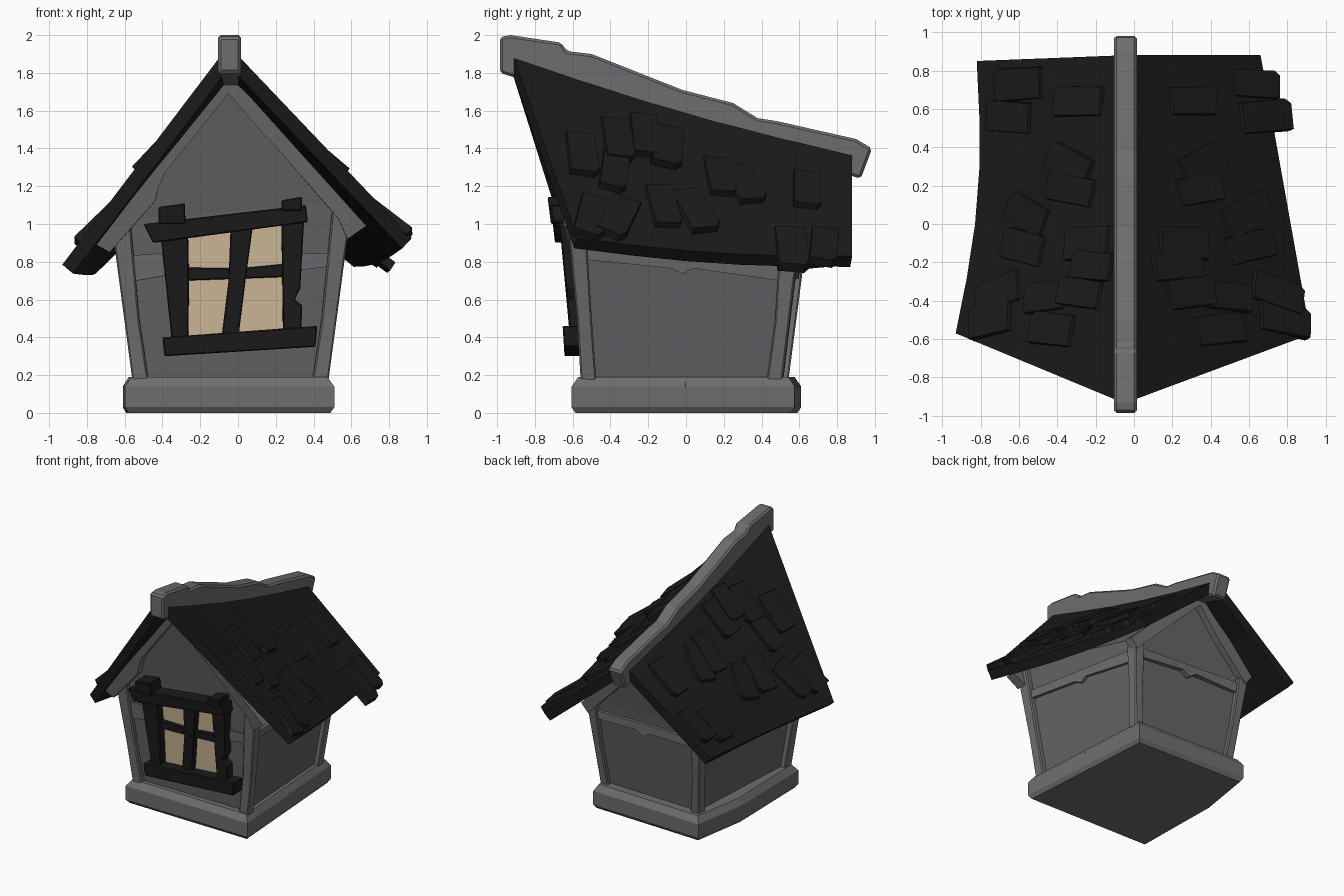
import bpy, bmesh, math, random
from mathutils import Vector

if "Cube" in bpy.data.objects:
    bpy.data.objects.remove(bpy.data.objects["Cube"])

random.seed(4)


def material(name, rgb):
    m = bpy.data.materials.new(name)
    m.diffuse_color = (*rgb, 1)
    m.use_nodes = True
    m.node_tree.nodes["Principled BSDF"].inputs["Base Color"].default_value = m.diffuse_color
    return m


TRIM = material("trim_grey", (0.155, 0.155, 0.16))
WALL = material("wall_grey", (0.125, 0.125, 0.13))
ROOF = material("roof_black", (0.011, 0.011, 0.011))
FRAME = material("frame_black", (0.011, 0.011, 0.011))
PANE = material("pane_tan", (0.64, 0.50, 0.32))


def make(name, verts, faces, mat, bevel=0.0, fix=True):
    bm = bmesh.new()
    vs = [bm.verts.new(v) for v in verts]
    for f in faces:
        bm.faces.new([vs[i] for i in f])
    if fix:
        bmesh.ops.recalc_face_normals(bm, faces=bm.faces)
    me = bpy.data.meshes.new(name)
    bm.to_mesh(me)
    bm.free()
    me.materials.append(mat)
    ob = bpy.data.objects.new(name, me)
    bpy.context.collection.objects.link(ob)
    if bevel:
        b = ob.modifiers.new("bevel", "BEVEL")
        b.width, b.segments = bevel, 1
    return ob


def loft(name, rings, mat, bevel=0.0):
    n = len(rings[0])
    verts = [v for r in rings for v in r]
    faces = [tuple(range(n)), tuple(range(len(verts) - n, len(verts)))]
    for k in range(len(rings) - 1):
        for i in range(n):
            j = (i + 1) % n
            faces.append((k * n + i, k * n + j, (k + 1) * n + j, (k + 1) * n + i))
    return make(name, verts, faces, mat, bevel)


# The walls lean outward: wall position at height z
def fy(z): return -0.51 - 0.03 * z - 0.045 * z * z
def by(z): return 0.48 + 0.13 * z
def rx(z): return 0.42 + 0.13 * z
def lx(z): return -0.50 - 0.13 * z


def warp(x, y, z):
    """The plan narrows towards the back."""
    t = min(max((y + 0.6) / 1.2, 0), 1)
    s = (x + 0.05) / 0.56
    return (x - 0.08 * t * s, y - 0.035 * t * max(s, 0), z)


SIDES = {
    "front": lambda p, z, d: warp(p, fy(z) - d, z),
    "back": lambda p, z, d: warp(p, by(z) + d, z),
    "right": lambda p, z, d: warp(rx(z) + d, p, z),
    "left": lambda p, z, d: warp(lx(z) - d, p, z),
}


def plate(name, side, pts, depth, mat, bevel=0.0, inner=-0.02):
    """Outline drawn on a leaning wall, given thickness outward."""
    f = SIDES[side]
    return loft(name, [[f(p, z, d) for p, z in pts] for d in (inner, depth)], mat, bevel)


# Base with chamfered edges and two chips
def rect(inset, z):
    x0, x1, y0, y1 = -0.62 + inset, 0.51 - inset, -0.605 + inset, 0.61 - inset
    return [warp(x, y, z) for x, y in ((x0 + 0.02, y0 + 0.02), (x1, y0), (x1, y1), (x0, y1), (x0 - 0.045, 0.15))]


base = loft("base", [rect(0.02, 0), rect(0, 0.03), rect(0, 0.14), rect(0.035, 0.19)], TRIM)
for name, dx, o in (("front_chip", (1, 0), (0.08, -0.6)), ("right_chip", (0, 1), (0.47, 0.0))):
    out = (0, -1) if dx[0] else (1, 0)
    def at(a, b, z): return (o[0] + dx[0] * a + out[0] * b, o[1] + dx[1] * a + out[1] * b, z)
    cut = make(name, [at(-0.10, 0.06, 0.25), at(0.16, 0.06, 0.25), at(0, -0.06, 0.25), at(-0.01, 0.06, 0.02)],
               [(0, 1, 2), (0, 1, 3), (1, 2, 3), (2, 0, 3)], TRIM)
    cut.hide_render = True
    cut.hide_set(True)
    mod = base.modifiers.new(name, "BOOLEAN")
    mod.operation, mod.object, mod.solver = "DIFFERENCE", cut, "EXACT"


# House body: front and back gables joined
def gable(f, zl, zr, zp):
    return [f(lx(0.15), 0.15, 0), f(rx(0.15), 0.15, 0), f(rx(zr), zr, 0), f(-0.05, zp, 0), f(lx(zl), zl, 0)]


fr, bk = gable(SIDES["front"], 1.02, 1.12, 1.73), gable(SIDES["back"], 0.90, 0.87, 1.34)
make("walls", fr + bk, [(0, 1, 2, 4), (2, 3, 4), (5, 6, 7, 9), (7, 8, 9)] +
     [(i, (i + 1) % 5, (i + 1) % 5 + 5, i + 5) for i in range(5)], WALL)

# Corner posts
for name, X, Y, sx, sy, top in (("front_left_post", lx, fy, -1, -1, 0.98), ("front_right_post", rx, fy, 1, -1, 1.06),
                                ("back_left_post", lx, by, -1, 1, 0.86), ("back_right_post", rx, by, 1, 1, 0.83)):
    rings = []
    for z, w in ((0.17, 0.085), (0.5, 0.08), (top, 0.10)):
        xo, yo = X(z) + sx * 0.04, Y(z) + sy * 0.04
        rings.append([warp(x, y, z) for x, y in ((xo, yo), (xo - sx * w, yo), (xo - sx * w, yo - sy * w),
                                                 (xo, yo - sy * w))])
    loft(name, rings, TRIM, 0.008)

# Gable trims
plate("front_right_gable_trim", "front", [(-0.05, 1.80), (0.68, 0.99), (0.58, 0.92), (0.53, 1.03), (0.19, 1.42),
      (0.13, 1.48), (-0.05, 1.69)], 0.06, TRIM)
plate("front_left_gable_trim", "front", [(-0.05, 1.80), (-0.75, 0.89), (-0.68, 0.85), (-0.44, 1.12), (-0.42, 1.2),
      (-0.38, 1.28), (-0.05, 1.69)], 0.06, TRIM)
plate("back_right_gable_trim", "back", [(-0.05, 1.39), (0.62, 0.84), (0.55, 0.77), (0.2, 1.07), (-0.05, 1.28)], 0.05, TRIM)
plate("back_left_gable_trim", "back", [(-0.05, 1.39), (-0.68, 0.89), (-0.62, 0.82), (-0.3, 1.06), (-0.05, 1.28)], 0.05, TRIM)

# Wall rails with a broken lower edge
for s in ("right", "left"):
    plate(s + "_rail", s, [(-0.52, 0.87), (0.55, 0.79), (0.53, 0.70), (0.06, 0.765), (0.0, 0.735), (-0.06, 0.765),
          (-0.52, 0.81)], 0.025, TRIM)
plate("back_rail", "back", [(-0.58, 0.82), (0.5, 0.80), (0.5, 0.73), (0.04, 0.75), (-0.03, 0.71), (-0.1, 0.75),
      (-0.58, 0.74)], 0.025, TRIM)
plate("front_left_rail", "front", [(-0.6, 0.83), (-0.36, 0.85), (-0.36, 0.73), (-0.6, 0.69)], 0.025, TRIM)
plate("front_right_rail", "front", [(0.28, 0.84), (0.55, 0.85), (0.53, 0.78), (0.28, 0.75)], 0.025, TRIM)

# Crooked window
plate("window_panes", "front", [(-0.32, 0.37), (0.28, 0.4), (0.28, 1.02), (-0.34, 0.95)], 0.02, PANE, inner=0.012)
for name, pts, d in (
    ("window_header", [(-0.50, 1.00), (-0.45, 0.90), (0.37, 1.01), (0.36, 1.10)], 0.12),
    ("window_sill", [(-0.40, 0.40), (-0.39, 0.30), (0.41, 0.35), (0.42, 0.46)], 0.12),
    ("left_jamb", [(-0.35, 0.37), (-0.265, 0.37), (-0.26, 0.7), (-0.265, 0.96), (-0.41, 0.94)], 0.085),
    ("right_jamb", [(0.24, 0.4), (0.335, 0.42), (0.34, 0.57), (0.30, 0.6), (0.33, 0.66), (0.35, 1.02), (0.23, 1.0)], 0.085),
    ("mullion", [(-0.09, 0.38), (0.0, 0.38), (0.04, 0.7), (0.08, 1.0), (-0.04, 0.97), (-0.05, 0.7)], 0.07),
    ("crossbar", [(-0.29, 0.70), (0.0, 0.71), (0.26, 0.72), (0.26, 0.79), (0.0, 0.765), (-0.29, 0.77)], 0.055),
    ("left_peg", [(-0.42, 1.00), (-0.28, 1.00), (-0.28, 1.11), (-0.42, 1.09)], 0.13),
    ("right_peg", [(0.23, 1.07), (0.34, 1.07), (0.34, 1.145), (0.23, 1.125)], 0.13),
):
    plate(name, "front", pts, d, FRAME, 0.006)

# Roof panels: front eave corner, back eave corner, inward bow
RIDGE = (Vector((-0.05, -0.935, 1.945)), Vector((-0.05, 0.88, 1.415)))
EAVES = {1: (Vector((0.92, -0.575, 0.925)), Vector((0.66, 0.88, 0.83)), 0.0),
         -1: (Vector((-0.93, -0.57, 0.785)), Vector((-0.82, 0.85, 0.84)), 0.06)}


def roof(side, u, v):
    a, b, bow = EAVES[side]
    p = RIDGE[0].lerp(RIDGE[1], v).lerp(a.lerp(b, v), u)
    s = math.sin(math.pi * min(max(v, 0), 1))
    return p + Vector((-side * bow * s * u, 0, -0.03 * s))


for side, name in ((1, "right"), (-1, "left")):
    nu, nv = 2, 5
    verts = [roof(side, i / nu, j / nv) for j in range(nv + 1) for i in range(nu + 1)]
    faces = []
    for j in range(nv):
        for i in range(nu):
            a = j * (nu + 1) + i
            f = (a, a + 1, a + nu + 2, a + nu + 1)
            faces.append(f if side > 0 else f[::-1])
    ob = make(name + "_roof", verts, faces, ROOF, fix=False)
    m = ob.modifiers.new("thickness", "SOLIDIFY")
    m.thickness, m.offset = 0.075, -1

# Shingles: x, y and turn, mirrored on both sides
SHINGLES = [(0.30, 0.64, 0), (0.63, 0.73, -3), (0.68, 0.56, 4), (0.35, 0.31, 20), (0.34, 0.18, 8), (0.58, 0.05, 22),
            (0.60, -0.12, 10), (0.25, -0.10, -4), (0.22, -0.22, 3), (0.29, -0.36, 5), (0.48, -0.38, -6),
            (0.44, -0.55, 4), (0.74, -0.36, -18), (0.78, -0.50, -10)]
OUTLINE = [(-0.5, -0.48), (-0.5, 0.48), (0.38, 0.5), (0.5, 0.33), (0.48, -0.5)]
for side, label in ((1, "right"), (-1, "left")):
    for k, (x, y, turn) in enumerate(SHINGLES):
        x *= 1 if side > 0 else -0.95
        u = v = 0.5
        for _ in range(15):
            ax, bx = roof(side, 0, v), roof(side, 1, v)
            u = (x - ax.x) / (bx.x - ax.x)
            y0, y1 = roof(side, u, 0).y, roof(side, u, 1).y
            v = (y - y0) / (y1 - y0)
        c = roof(side, u, v)
        s = (roof(side, u + 0.05, v) - roof(side, u - 0.05, v)).normalized()
        n = s.cross(roof(side, u, v + 0.05) - roof(side, u, v - 0.05)).normalized() * side
        s = Vector((s.x, 0, s.z)) - n * n.dot(Vector((s.x, 0, s.z)))
        s.normalize()
        t = n.cross(s) * side
        r = math.radians(turn)
        s, t = s * math.cos(r) + t * math.sin(r), t * math.cos(r) - s * math.sin(r)
        ln, w = random.uniform(0.29, 0.34), random.uniform(0.15, 0.18)
        lift = random.uniform(0, 0.008)
        low = [c + s * a * ln + t * b * w - n * 0.012 for a, b in OUTLINE]
        high = [c + s * a * ln * 0.96 + t * b * w * 0.94 + n * (0.025 + lift + 0.02 * a) for a, b in OUTLINE]
        loft(f"{label}_shingle_{k + 1}", [low, high], ROOF)

# Worn ridge beam
prof = [(-0.985, 1.99), (-0.93, 2.0), (-0.66, 1.96), (-0.63, 1.915), (-0.5, 1.90), (-0.02, 1.71), (0.25, 1.64),
        (0.38, 1.56), (0.48, 1.545), (0.90, 1.45), (0.985, 1.40), (0.925, 1.24), (0, 1.53), (-0.92, 1.78), (-0.985, 1.80)]
loft("ridge_beam", [[(x, y, z) for y, z in prof] for x in (-0.105, 0.015)], TRIM, 0.014)
